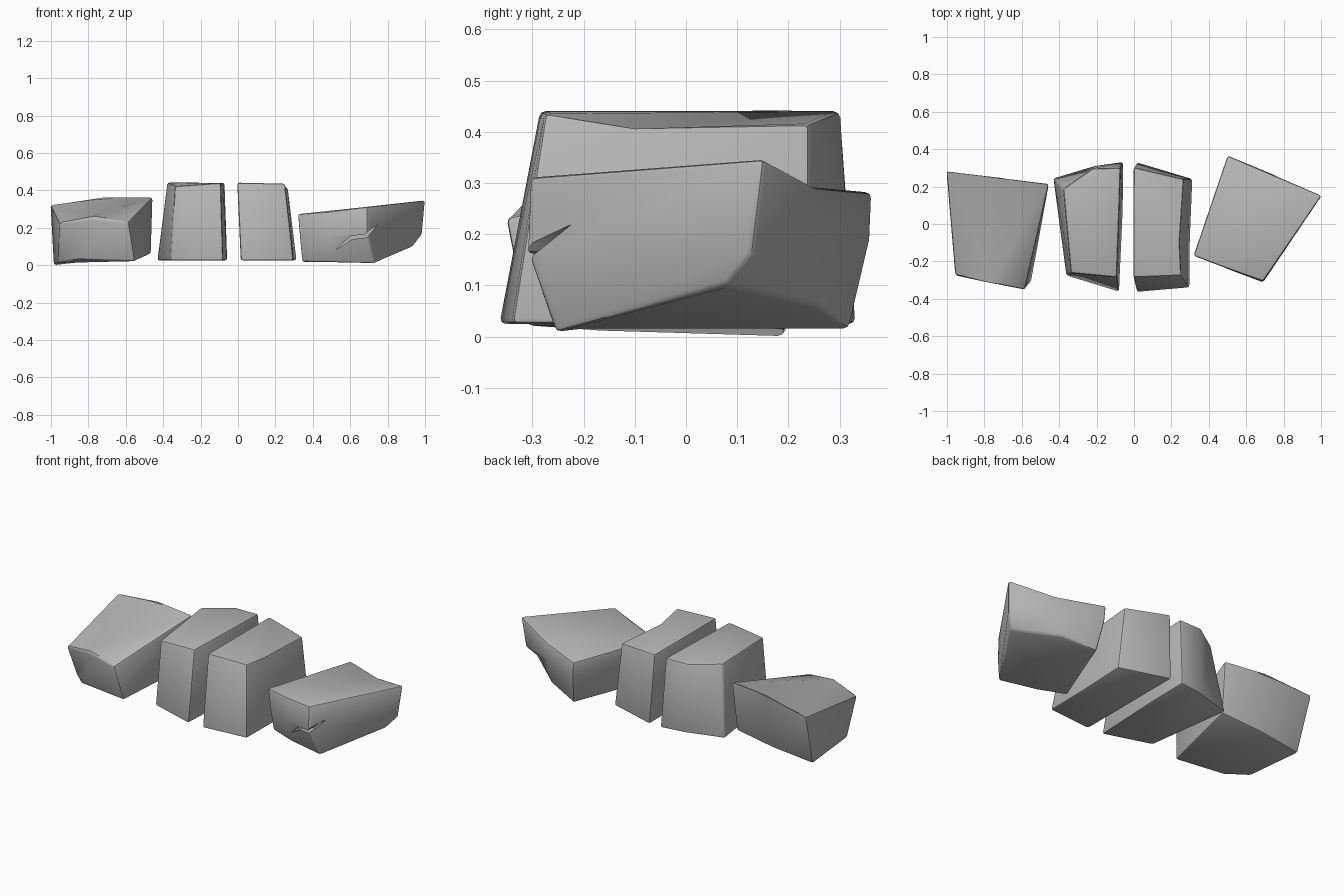
import bpy
import bmesh
from math import radians

cube = bpy.data.objects.get("Cube")
if cube:
    bpy.data.objects.remove(cube, do_unlink=True)

stone = bpy.data.materials.new("grey_stone")
stone.use_nodes = True
grey = (0.47, 0.47, 0.47, 1)
stone.diffuse_color = grey
stone.node_tree.nodes["Principled BSDF"].inputs["Base Color"].default_value = grey


def loft(name, rings):
    """Join matching rings, listed bottom to top, into a closed solid."""
    bm = bmesh.new()
    loops = [[bm.verts.new(point) for point in ring] for ring in rings]
    count = len(loops[0])
    for lower, upper in zip(loops, loops[1:]):
        for i in range(count):
            j = (i + 1) % count
            bm.faces.new((lower[i], lower[j], upper[j], upper[i]))
    bm.faces.new(loops[0][::-1])
    bm.faces.new(loops[-1])
    bmesh.ops.recalc_face_normals(bm, faces=bm.faces)
    mesh = bpy.data.meshes.new(name)
    bm.to_mesh(mesh)
    bm.free()
    mesh.materials.append(stone)
    obj = bpy.data.objects.new(name, mesh)
    bpy.context.collection.objects.link(obj)
    return obj


def select_only(obj):
    bpy.ops.object.select_all(action='DESELECT')
    obj.select_set(True)
    bpy.context.view_layer.objects.active = obj


def apply_modifier(obj, modifier):
    select_only(obj)
    bpy.ops.object.modifier_apply(modifier=modifier.name)


def worn_block(name, rings):
    """A lofted block with slightly rounded edges."""
    obj = loft(name, rings)
    bevel = obj.modifiers.new("worn_edges", 'BEVEL')
    bevel.width = 0.012
    bevel.segments = 2
    bevel.limit_method = 'ANGLE'
    bevel.angle_limit = radians(28)
    apply_modifier(obj, bevel)
    return obj


# Rings run counter-clockwise from the front corner with the lowest x
outer_right = worn_block("outer_right_stone", [
    [(-.96, -.17, .01), (-.86, -.28, .03), (-.55, -.31, .02),
     (-.465, .18, .06), (-.72, .2, .03), (-.985, .19, 0)],
    [(-.955, -.28, .225), (-.77, -.315, .25), (-.585, -.353, .232),
     (-.455, .215, .363), (-.71, .245, .37), (-1.003, .285, .322)],
])

inner_right = worn_block("inner_right_stone", [
    [(-.362, -.275, .025), (-.08, -.363, .025), (-.06, .08, .025),
     (-.058, .332, .025), (-.21, .31, .025), (-.432, .245, .025)],
    [(-.337, -.262, .422), (-.092, -.285, .44), (-.08, .05, .44),
     (-.072, .3, .44), (-.22, .297, .44), (-.378, .187, .442)],
])

inner_left = worn_block("inner_left_stone", [
    [(.015, -.365, .025), (.297, -.34, .025), (.3, -.08, .025),
     (.313, .24, .025), (.015, .33, .025)],
    [(-.004, -.285, .441), (.252, -.275, .437), (.242, -.1, .412),
     (.266, .24, .415), (-.002, .303, .441)],
])

outer_left = worn_block("outer_left_stone", [
    [(.34, -.15, .018), (.5, -.21, .015), (.73, -.255, .008),
     (.935, .08, .1), (.72, .26, .06), (.53, .32, .013)],
    [(.328, -.165, .15), (.5, -.24, .15), (.69, -.312, .17),
     (.987, .13, .165), (.75, .262, .19), (.507, .362, .19)],
    [(.318, -.17, .273), (.49, -.235, .287), (.69, -.306, .312),
     (1.004, .152, .348), (.76, .255, .292), (.5, .366, .282)],
])

# Jagged crack cut into the front corner of the outer left stone
outline = [(.52, .08), (.56, .105), (.61, .138), (.69, .148), (.71, .172),
           (.75, .22), (.7, .185), (.685, .166), (.6, .155)]
crack = loft("crack_cutter", [[(x, y, z) for x, z in outline] for y in (-.4, -.225)])
crack.hide_render = True
cut = outer_left.modifiers.new("crack", 'BOOLEAN')
cut.operation = 'DIFFERENCE'
cut.solver = 'EXACT'
cut.object = crack
apply_modifier(outer_left, cut)
bpy.data.objects.remove(crack, do_unlink=True)

# Smooth the rounded edges while keeping the cuts crisp
for block in (outer_right, inner_right, inner_left, outer_left):
    select_only(block)
    bpy.ops.object.shade_smooth_by_angle(angle=radians(35))
